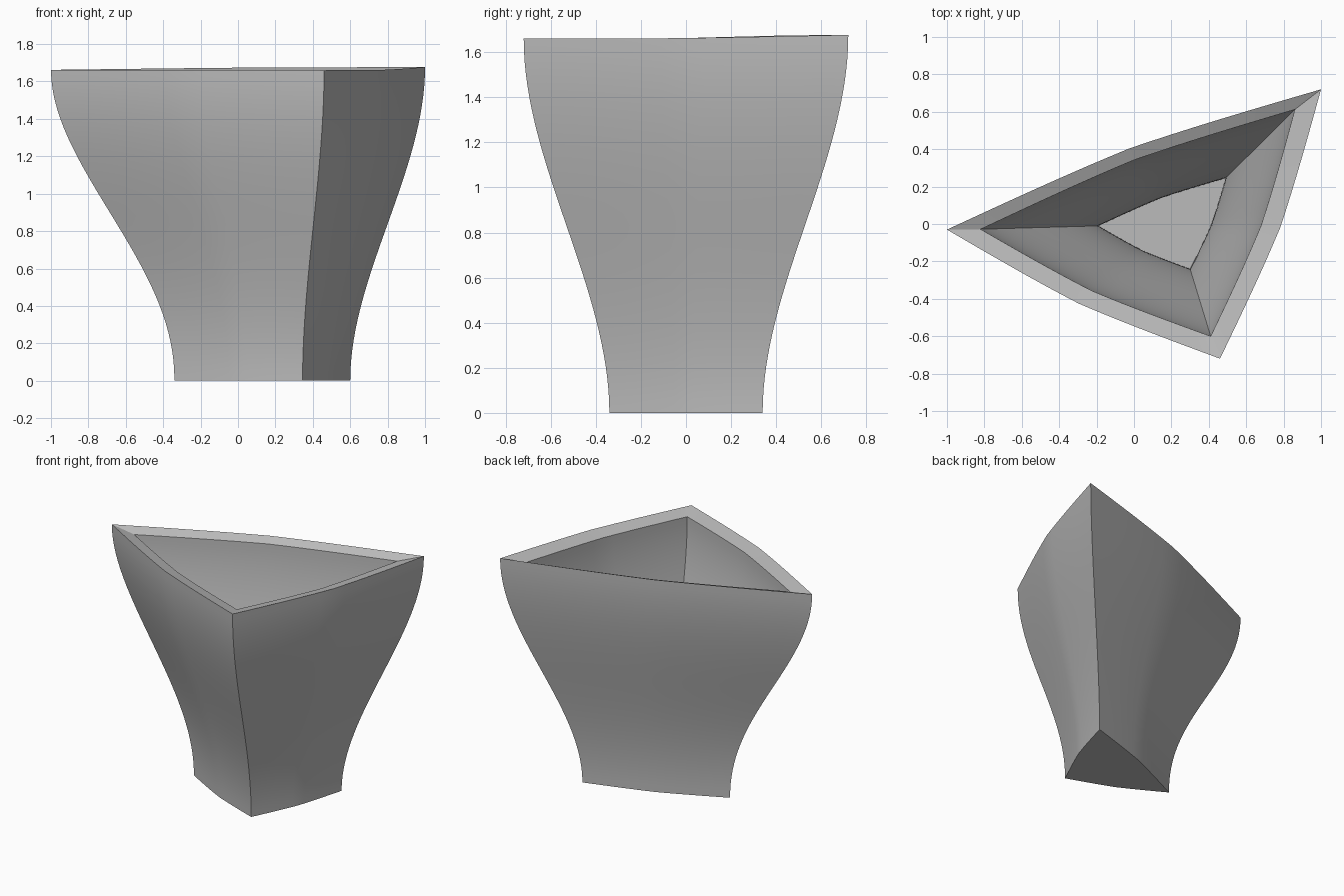
import bpy, bmesh, math
from mathutils import Vector

if "Cube" in bpy.data.objects:
    bpy.data.objects.remove(bpy.data.objects["Cube"], do_unlink=True)

SIDE_STEPS, ROWS = 16, 32

# Corner points in order: left tip, front corner, back corner
OUTER_BASE = [(-0.34, -0.024, 0), (0.345, -0.34, 0), (0.60, 0.34, 0)]
OUTER_RIM = [(-1.0, -0.03, 1.662), (0.46, -0.72, 1.66), (1.0, 0.72, 1.677)]
INNER_RIM = [(-0.82, -0.028, 1.635), (0.41, -0.60, 1.635), (0.86, 0.612, 1.645)]
INNER_BASE = [(-0.19, -0.01, 0.1), (0.30, -0.24, 0.1), (0.49, 0.245, 0.1)]
BULGE = [0.035, 0.036, 0.030]       # outward bow of each side per unit length
LIFT = [0.0, -0.006, 0.004]         # rim height change at mid-side


def ring(corners, lift=0.0):
    """Closed triangular loop whose sides bow gently outward."""
    points = []
    for i in range(3):
        a, b = Vector(corners[i]), Vector(corners[(i + 1) % 3])
        side = b - a
        out = Vector((side.y, -side.x, 0))
        for k in range(SIDE_STEPS):
            t = k / SIDE_STEPS
            m = min(t, 1 - t)
            bow = 0.5 * (2 * m) + 0.5 * (3 * m - 4 * m ** 3)
            points.append(a + side * t + out * BULGE[i] * bow
                          + Vector((0, 0, LIFT[i] * bow * lift)))
    return points


def wall(low, high):
    """Rings easing from one triangle to the other in an S-curve."""
    rings = []
    for r in range(ROWS + 1):
        t = r / ROWS
        corners = []
        for i, (a, b) in enumerate(zip(low, high)):
            u = t ** 1.08 if i == 0 else t
            ease = u * u * (3 - 2 * u)
            corners.append([a[0] + (b[0] - a[0]) * ease,
                            a[1] + (b[1] - a[1]) * ease,
                            a[2] + (b[2] - a[2]) * t])
        rings.append(ring(corners, t ** 4))
    return rings


# Clay: one plain grey
grey = bpy.data.materials.new("plain_grey")
grey.use_nodes = True
colour = (0.5, 0.5, 0.5, 1)
grey.diffuse_color = colour
grey.node_tree.nodes["Principled BSDF"].inputs["Base Color"].default_value = colour

# Vase: outer wall up, rim across, inner wall down, closed by base and floor
bm = bmesh.new()
loops = wall(OUTER_BASE, OUTER_RIM) + wall(INNER_BASE, INNER_RIM)[::-1]
rows = [[bm.verts.new(p) for p in loop] for loop in loops]
count = SIDE_STEPS * 3
for low, high in zip(rows, rows[1:]):
    for k in range(count):
        n = (k + 1) % count
        bm.faces.new((low[k], low[n], high[n], high[k]))
bm.faces.new(rows[0][::-1])
bm.faces.new(rows[-1])
bmesh.ops.recalc_face_normals(bm, faces=bm.faces)

mesh = bpy.data.meshes.new("triangular_vase")
bm.to_mesh(mesh)
bm.free()
mesh.materials.append(grey)
vase = bpy.data.objects.new("triangular_vase", mesh)
bpy.context.collection.objects.link(vase)
bpy.context.view_layer.objects.active = vase
vase.select_set(True)
bpy.ops.object.shade_smooth_by_angle(angle=math.radians(30))
